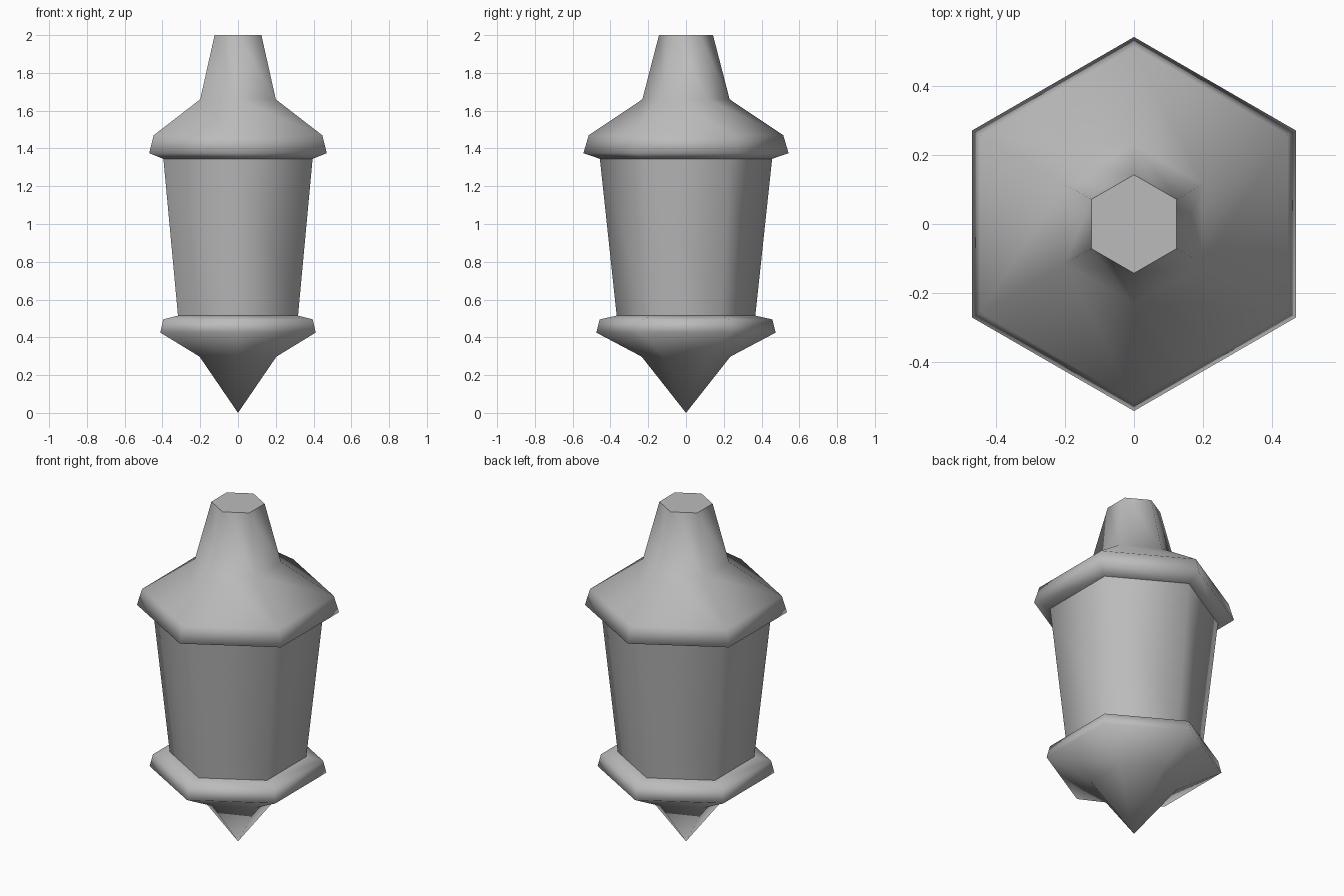
import bpy
import bmesh
from math import pi, sin, cos

cube = bpy.data.objects.get("Cube")
if cube:
    bpy.data.objects.remove(cube, do_unlink=True)

SIDES = 6

# Single painted colour
grey = bpy.data.materials.new("light grey")
grey.use_nodes = True
grey.diffuse_color = (0.5, 0.5, 0.5, 1)
grey.node_tree.nodes["Principled BSDF"].inputs["Base Color"].default_value = (0.5, 0.5, 0.5, 1)


def hex_lathe(name, profile, cap_top=False):
    """Sweep a (radius, height) profile round six corners, top to bottom."""
    bm = bmesh.new()
    rings = []
    for r, z in profile:
        if r == 0:
            rings.append([bm.verts.new((0, 0, z))] * SIDES)
        else:
            angles = [pi / 2 + i * 2 * pi / SIDES for i in range(SIDES)]
            rings.append([bm.verts.new((r * cos(a), r * sin(a), z)) for a in angles])
    for upper, lower in zip(rings, rings[1:]):
        for i in range(SIDES):
            j = (i + 1) % SIDES
            loop = [upper[i], lower[i], lower[j], upper[j]]
            face = bm.faces.new(list(dict.fromkeys(loop)))
            face.smooth = True
    if cap_top:
        cap = bm.faces.new(rings[0])
        for edge in cap.edges:
            edge.smooth = False
    bm.normal_update()
    mesh = bpy.data.meshes.new(name)
    bm.to_mesh(mesh)
    bm.free()
    mesh.materials.append(grey)
    obj = bpy.data.objects.new(name, mesh)
    bpy.context.collection.objects.link(obj)
    return obj


# Flared roof with blunt chimney and a turned-in eave
hex_lathe("roof", [(0.143, 2.0), (0.231, 1.66), (0.515, 1.47),
                   (0.543, 1.375), (0.456, 1.345)], cap_top=True)

# Tapered lantern body
hex_lathe("body", [(0.456, 1.345), (0.367, 0.515)])

# Rimmed base ending in a pointed tip
hex_lathe("base", [(0.367, 0.515), (0.457, 0.495), (0.475, 0.425),
                   (0.235, 0.298), (0, 0)])
